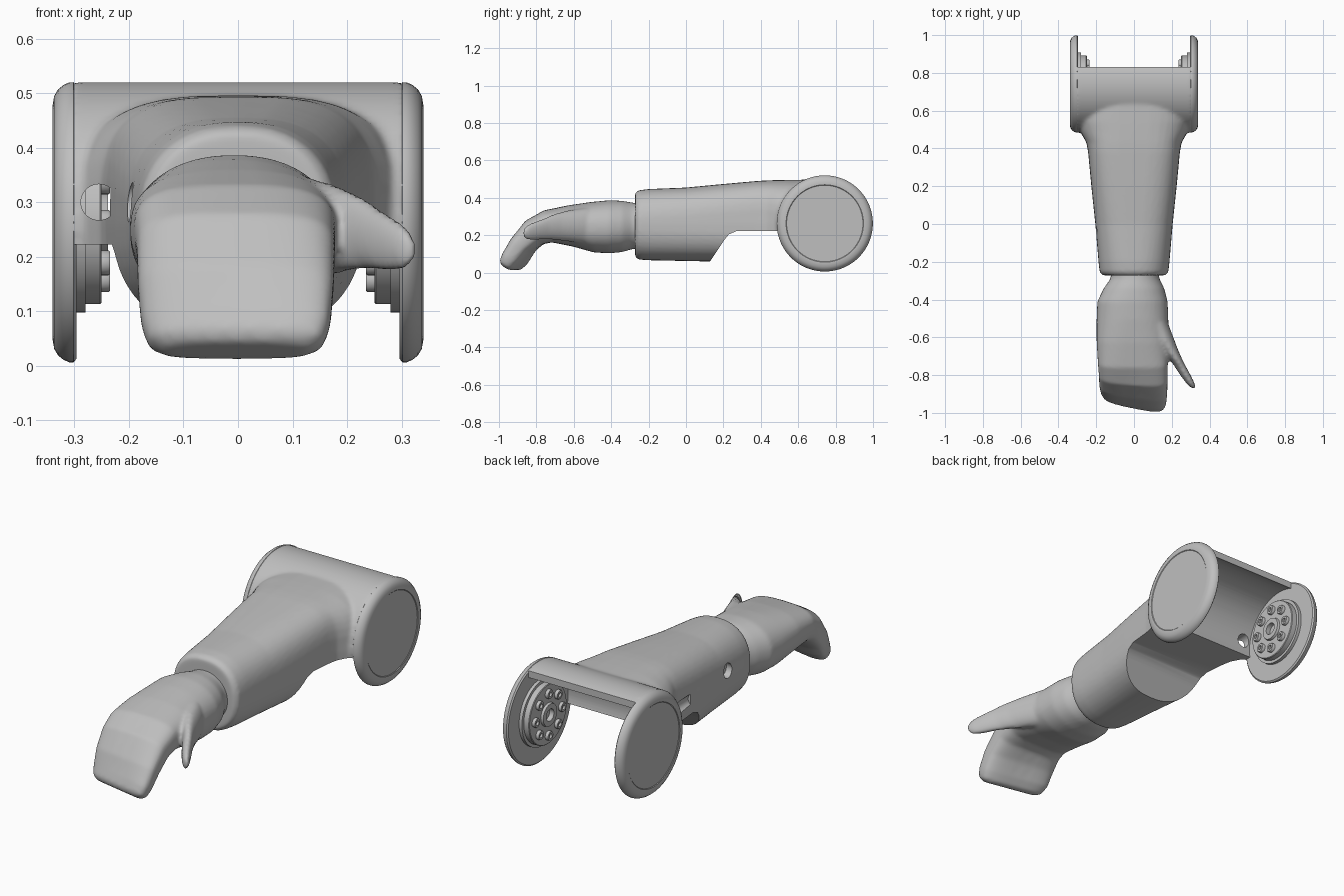
import bpy, bmesh
from math import sin, cos, pi, copysign
from mathutils import Vector

if "Cube" in bpy.data.objects:
    bpy.data.objects.remove(bpy.data.objects["Cube"], do_unlink=True)

gray = bpy.data.materials.new("light gray")
gray.use_nodes = True
COLOR = (0.52, 0.52, 0.52, 1)
gray.diffuse_color = COLOR
gray.node_tree.nodes["Principled BSDF"].inputs["Base Color"].default_value = COLOR

AXIS_Y, AXIS_Z, RADIUS = 0.742, 0.263, 0.257


def make(name, bm):
    bmesh.ops.recalc_face_normals(bm, faces=bm.faces)
    mesh = bpy.data.meshes.new(name)
    bm.to_mesh(mesh)
    bm.free()
    mesh.materials.append(gray)
    obj = bpy.data.objects.new(name, mesh)
    bpy.context.collection.objects.link(obj)
    return obj


def loft(bm, rings, closed=False):
    """Bridge rings of points, capping both ends."""
    rows = [[bm.verts.new(p) for p in ring] for ring in rings]
    n = len(rows[0])
    for a, b in zip(rows, rows[1:]):
        for i in range(n):
            j = (i + 1) % n
            bm.faces.new((a[i], a[j], b[j], b[i]))
    bm.faces.new(rows[0])
    bm.faces.new(rows[-1])


def oval(w, up, down, n_up=2.0, n_down=2.0, count=40):
    """Superellipse as (side, height) pairs."""
    pts = []
    for i in range(count):
        c, s = cos(2 * pi * i / count), sin(2 * pi * i / count)
        n, h = (n_up, up) if s >= 0 else (n_down, down)
        pts.append((copysign(abs(c) ** (2 / n), c) * w,
                    copysign(abs(s) ** (2 / n), s) * h))
    return pts


def lathe(bm, profile, y, z, side=1, count=48):
    """Spin (radius, x) points around an axis along x."""
    rings = [[(side * x, y + max(r, 0.0005) * cos(2 * pi * i / count),
               z + max(r, 0.0005) * sin(2 * pi * i / count))
              for i in range(count)] for r, x in profile]
    loft(bm, rings)


def bake(obj):
    """Apply the modifiers and drop any cutters."""
    cutters = [m.object for m in obj.modifiers if m.type == 'BOOLEAN']
    bpy.context.view_layer.update()
    graph = bpy.context.evaluated_depsgraph_get()
    mesh = bpy.data.meshes.new_from_object(obj.evaluated_get(graph))
    obj.modifiers.clear()
    obj.data = mesh
    for c in cutters:
        bpy.data.objects.remove(c, do_unlink=True)


def shade(obj, angle=0.6):
    bpy.ops.object.select_all(action='DESELECT')
    obj.select_set(True)
    bpy.context.view_layer.objects.active = obj
    bpy.ops.object.shade_smooth_by_angle(angle=angle)


def blend(obj, voxel, repeats):
    """Merge overlapping shells into one softly filleted skin."""
    m = obj.modifiers.new("merge", 'REMESH')
    m.mode, m.voxel_size = 'VOXEL', voxel
    m = obj.modifiers.new("soften", 'SMOOTH')
    m.factor, m.iterations = 0.5, repeats


def cut(obj, cutter):
    cutter.hide_render = True
    m = obj.modifiers.new("cut", 'BOOLEAN')
    m.operation, m.solver, m.object = 'DIFFERENCE', 'EXACT', cutter


def prism(name, profile):
    bm = bmesh.new()
    loft(bm, [[(x, y, z) for y, z in profile] for x in (-0.6, 0.6)])
    return make(name, bm)


# Forearm and elbow housing: y, half width, top, bottom, upper and lower roundness
stations = [
    (-0.272, 0.165, 0.425, 0.085, 2.3, 2.3), (-0.255, 0.182, 0.44, 0.07, 2.3, 2.3),
    (-0.20, 0.188, 0.447, 0.066, 2.4, 2.4), (0.0, 0.205, 0.455, 0.062, 2.7, 2.5),
    (0.2, 0.226, 0.474, 0.058, 3.1, 2.6), (0.38, 0.243, 0.49, 0.055, 3.5, 2.8),
    (0.43, 0.252, 0.493, 0.055, 3.4, 3.0), (0.49, 0.285, 0.495, 0.055, 3.0, 3.5),
    (0.54, 0.300, 0.496, 0.055, 3.0, 4.0), (0.66, 0.300, 0.497, 0.055, 3.0, 4.0)]
bm = bmesh.new()
loft(bm, [[(x, y, 0.26 + h) for x, h in oval(w, top - 0.26, 0.26 - low, nu, nd)]
          for y, w, top, low, nu, nd in stations])
lathe(bm, [(RADIUS, -0.31), (RADIUS, 0.31)], AXIS_Y, AXIS_Z, count=96)
forearm = make("forearm", bm)
blend(forearm, 0.009, 8)

# Cutters: elbow bore, underside notch, open back and two round holes
bm = bmesh.new()
lathe(bm, [(0.225, -0.5), (0.225, 0.5)], AXIS_Y, AXIS_Z, count=96)
cut(forearm, make("bore_cutter", bm))
cut(forearm, prism("notch_cutter", [(0.09, -0.02), (0.125, 0.055), (0.205, 0.175),
                                    (0.23, 0.205), (0.27, 0.222), (1.2, 0.222), (1.2, -0.02)]))
cut(forearm, prism("back_cutter", [(0.83, -0.1), (0.83, 0.7), (1.2, 0.7), (1.2, -0.1)]))
bm = bmesh.new()
lathe(bm, [(0.036, -0.3), (0.036, -0.165)], -0.05, 0.3)
cut(forearm, make("side_hole_cutter", bm))
bm = bmesh.new()
loft(bm, [[(-0.255 + a, y, 0.3 + b) for a, b in oval(0.033, 0.033, 0.033)]
          for y in (0.3, 0.6)])
cut(forearm, make("cable_hole_cutter", bm))
bake(forearm)
shade(forearm)

# Elbow discs with servo hubs and bolts on their inner faces
disc_profile = [(0, 0.296), (0.25, 0.296), (0.257, 0.302), (0.2565, 0.31), (0.252, 0.32),
                (0.244, 0.33), (0.232, 0.337), (0.215, 0.34), (0.207, 0.34),
                (0.204, 0.3375), (0, 0.3375)]
hub_profile = [(0, 0.262), (0.03, 0.262), (0.03, 0.238), (0.055, 0.238), (0.058, 0.25),
               (0.147, 0.25), (0.15, 0.253), (0.15, 0.28), (0.165, 0.28), (0.165, 0.3), (0, 0.3)]
bolt_profile = [(0, 0.246), (0.011, 0.246), (0.011, 0.235), (0.021, 0.235),
                (0.023, 0.238), (0.023, 0.253), (0, 0.253)]
for label, side in (("left", 1), ("right", -1)):
    bm = bmesh.new()
    lathe(bm, disc_profile, AXIS_Y, AXIS_Z, side, 96)
    shade(make(label + "_elbow_disc", bm))
    bm = bmesh.new()
    lathe(bm, hub_profile, AXIS_Y, AXIS_Z, side, 64)
    shade(make(label + "_servo_hub", bm))
    bm = bmesh.new()
    for k in range(8):
        a = pi / 4 * k + pi / 2
        lathe(bm, bolt_profile, AXIS_Y + 0.105 * cos(a), AXIS_Z + 0.105 * sin(a), side, 20)
    shade(make(label + "_hub_bolts", bm))

# Hand: x, y, z, half width, half thickness, downward curl, roundness, end slant
palm = [
    (0.005, -0.23, 0.25, 0.122, 0.118, 0, 2, 0), (0.005, -0.29, 0.25, 0.13, 0.125, 0, 2, 0),
    (0.0, -0.34, 0.247, 0.16, 0.137, 0, 2.1, 0), (-0.008, -0.41, 0.245, 0.186, 0.142, 0, 2.2, 0),
    (-0.008, -0.50, 0.243, 0.190, 0.135, 0.05, 2.3, 0), (-0.008, -0.62, 0.25, 0.190, 0.110, 0.1, 2.6, 0),
    (-0.006, -0.74, 0.247, 0.185, 0.088, 0.25, 3.0, 0), (-0.004, -0.82, 0.215, 0.182, 0.077, 0.6, 3.2, 0.07),
    (-0.004, -0.89, 0.145, 0.180, 0.064, 0.95, 3.4, 0.14), (-0.004, -0.938, 0.077, 0.174, 0.057, 1.0, 3.4, 0.2),
    (-0.004, -0.962, 0.042, 0.162, 0.049, 1.0, 3.2, 0.2), (-0.004, -0.970, 0.027, 0.135, 0.032, 1.0, 3, 0.2)]
bm = bmesh.new()
loft(bm, [[(x + a, y - b * sin(curl) - slant * (x + a - 0.12), z + b * cos(curl))
           for a, b in oval(w, t, t, n, n)]
          for x, y, z, w, t, curl, n, slant in palm])

# Thumb: x, y, z, half width, half height along its path
thumb = [(0.06, -0.38, 0.25, 0.09, 0.09), (0.10, -0.50, 0.25, 0.105, 0.10),
         (0.155, -0.62, 0.25, 0.09, 0.085), (0.205, -0.70, 0.245, 0.068, 0.07),
         (0.25, -0.765, 0.232, 0.052, 0.055), (0.282, -0.82, 0.22, 0.045, 0.048),
         (0.298, -0.85, 0.214, 0.034, 0.037), (0.304, -0.866, 0.211, 0.017, 0.02)]
across = Vector((0.86, -0.5, 0)).normalized()
loft(bm, [[Vector((x, y, z + b)) + across * a for a, b in oval(w, h, h)]
          for x, y, z, w, h in thumb])
hand = make("hand", bm)
blend(hand, 0.009, 8)
bake(hand)
shade(hand, 1.0)
